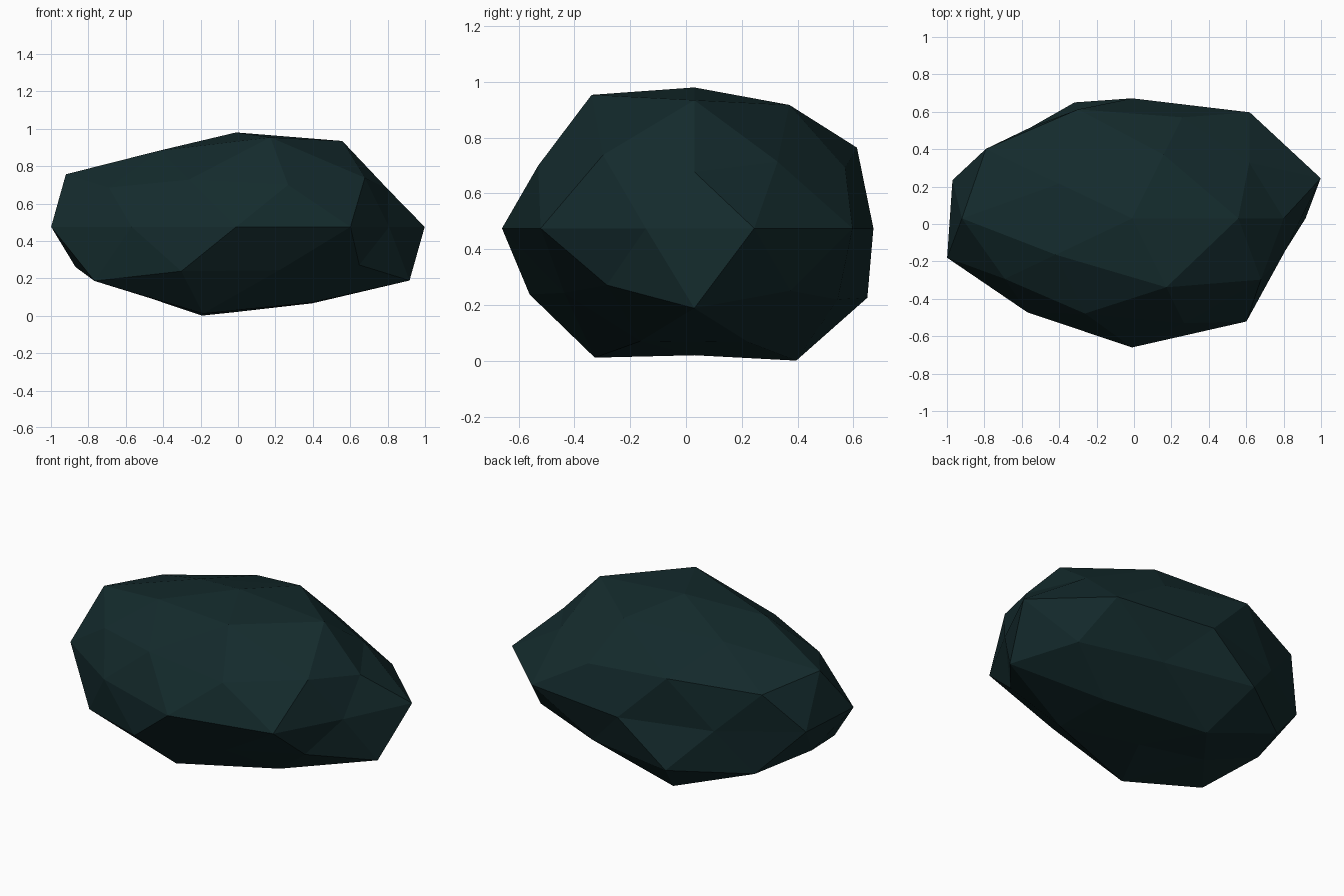
import bpy, bmesh, math
from mathutils import Vector

if "Cube" in bpy.data.objects:
    bpy.data.objects.remove(bpy.data.objects["Cube"])

# Boulder: a flat-shaded icosphere, each vertex pushed in or out along its own direction
CENTRE = Vector((-0.01, 0.03, 0.475))
STRETCH = Vector((1.0, 0.655, 0.5))

# Rings of the icosphere: height on unit sphere, first angle, radii counter-clockwise
RINGS = [
    (1.000, 0, [1.01]),                                  # top
    (0.851, 0, [1.08, 1.04, 0.92, 0.96, 1.125]),         # upper cap
    (0.526, 36, [0.91, 1.10, 1.07, 0.96, 1.00]),         # shoulder, edge points
    (0.447, 0, [0.906, 0.97, 1.08, 0.94, 1.005]),        # shoulder, corners
    (0.000, 18, [1.06, 1.07, 0.98, 0.92, 1.01,
                 1.04, 0.95, 1.053, 1.04, 0.86]),        # girdle
    (-0.447, 36, [1.00, 1.113, 0.96, 1.06, 0.91]),       # underside, corners
    (-0.526, 0, [1.09, 0.97, 1.03, 1.10, 0.88]),         # underside, edge points
    (-0.851, 36, [0.96, 1.115, 0.89, 1.09, 0.95]),       # lower cap
    (-1.000, 0, [0.91]),                                 # bottom
]

targets = []
for height, start, radii in RINGS:
    rho = math.sqrt(max(0.0, 1 - height * height))
    for i, r in enumerate(radii):
        a = math.radians(start + i * 360 / len(radii))
        targets.append((Vector((rho * math.cos(a), rho * math.sin(a), height)), r))

bm = bmesh.new()
bmesh.ops.create_icosphere(bm, subdivisions=2, radius=1.0)
for v in bm.verts:
    d = v.co.normalized()
    r = max(targets, key=lambda t: t[0].dot(d))[1]
    v.co = CENTRE + d * STRETCH * r
bmesh.ops.recalc_face_normals(bm, faces=bm.faces)

mesh = bpy.data.meshes.new("boulder")
bm.to_mesh(mesh)
bm.free()

# Single dark stone colour
stone = bpy.data.materials.new("dark teal stone")
stone.diffuse_color = (0.007, 0.024, 0.026, 1)
stone.use_nodes = True
stone.node_tree.nodes["Principled BSDF"].inputs["Base Color"].default_value = stone.diffuse_color
mesh.materials.append(stone)

boulder = bpy.data.objects.new("boulder", mesh)
bpy.context.collection.objects.link(boulder)
